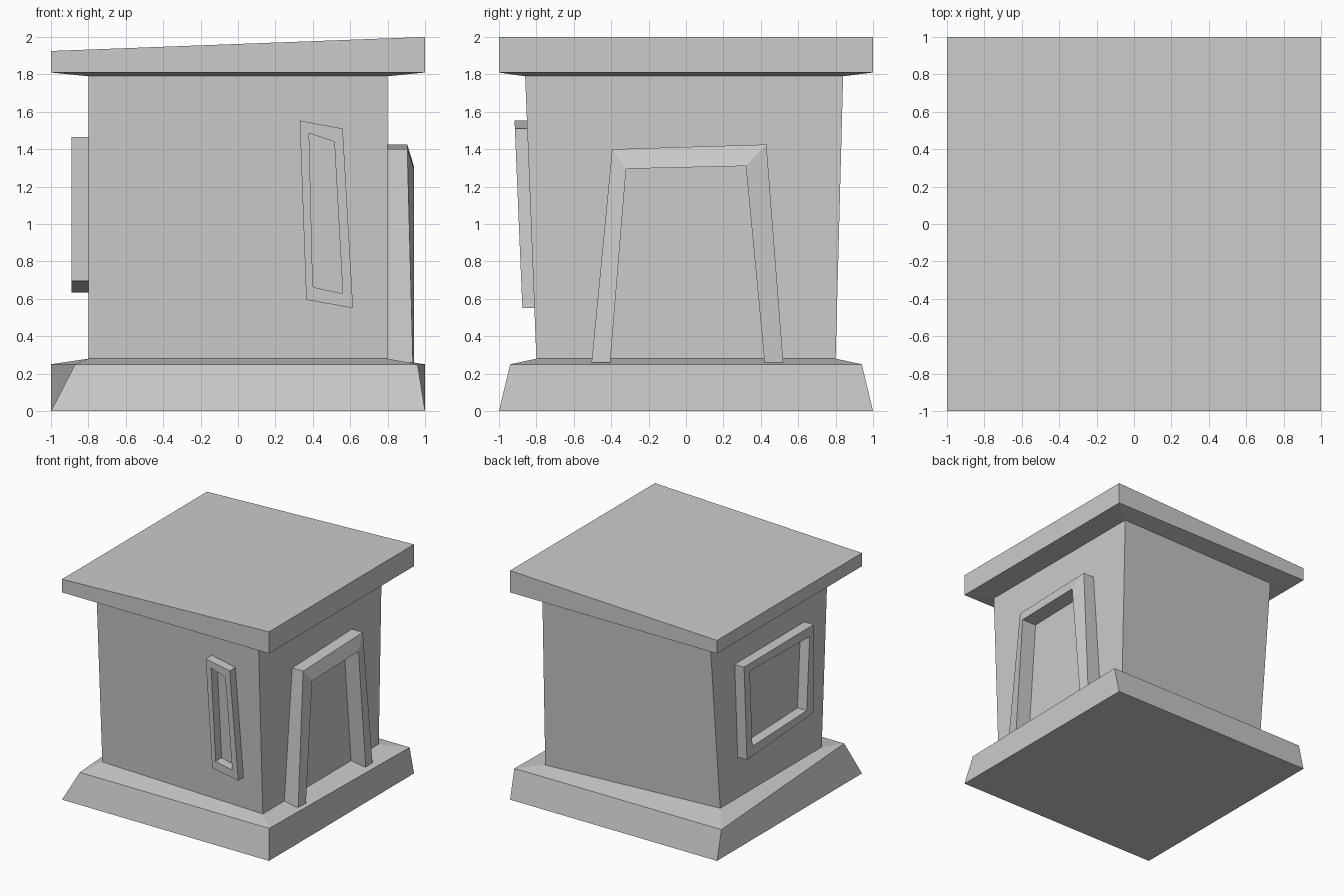
import bpy

if "Cube" in bpy.data.objects:
    bpy.data.objects.remove(bpy.data.objects["Cube"])


def make(name, verts, faces):
    mesh = bpy.data.meshes.new(name)
    mesh.from_pydata(verts, [], faces)
    mesh.update()
    obj = bpy.data.objects.new(name, mesh)
    bpy.context.collection.objects.link(obj)
    return obj


def ring(z, fl=(-1, -1), fr=(1, -1), br=(1, 1), bl=(-1, 1)):
    return [(x, y, z) for x, y in (fl, fr, br, bl)]


def loft(name, rings):
    """Skin four-sided rings from bottom to top and cap both ends."""
    faces = [(3, 2, 1, 0)]
    for r in range(len(rings) - 1):
        for i in range(4):
            a, b = r * 4 + i, r * 4 + (i + 1) % 4
            faces.append((a, b, b + 4, a + 4))
    n = len(rings) * 4
    faces.append((n - 4, n - 3, n - 2, n - 1))
    return make(name, [v for r in rings for v in r], faces)


def frame(name, outer, inner, push, closed=True):
    """Raised border between two outlines, listed counter-clockwise seen from outside."""
    n = len(outer)
    front = outer + inner
    back = [tuple(c + d for c, d in zip(p, push)) for p in front]
    faces = []
    for i in range(n if closed else n - 1):
        j = (i + 1) % n
        o, p, q, r = i, j, n + j, n + i
        k = 2 * n
        faces += [(o, p, q, r), (p, o, o + k, p + k),
                  (r, q, q + k, r + k), (o + k, r + k, q + k, p + k)]
    if not closed:
        for i, flip in ((0, False), (n - 1, True)):
            f = (i, n + i, 3 * n + i, 2 * n + i)
            faces.append(f[::-1] if flip else f)
    return make(name, front + back, faces)


# Crooked hut: sloped plinth, leaning walls and tilted roof slab in one skin
roof_top = [(x, y, 1.925 if x < 0 else 2.0) for x, y, _ in ring(0)]
loft("hut_body", [
    ring(0),
    ring(0.25, (-0.87, -0.94), (0.96, -0.94), (1, 0.94), (-1, 0.94)),
    ring(0.28, (-0.8, -0.73), (0.8, -0.8), (0.8, 0.8), (-0.8, 0.67)),
    ring(1.79, (-0.8, -0.81), (0.8, -0.86), (0.8, 0.84), (-0.8, 0.81)),
    ring(1.81),
    roof_top,
])

# Door surround on the right wall, open at the bottom
frame("door_frame",
      [(0.935, 0.52, 0.26), (0.905, 0.43, 1.425), (0.905, -0.395, 1.40), (0.935, -0.505, 0.26)],
      [(0.94, 0.42, 0.26), (0.94, 0.32, 1.31), (0.94, -0.32, 1.295), (0.94, -0.405, 0.26)],
      (-0.145, 0, 0), closed=False)


# Narrow window surround leaning with the front wall
def on_front(points):
    return [(x, -0.875 - 0.0417 * (z - 0.55), z) for x, z in points]


frame("front_window_frame",
      on_front([(0.365, 0.595), (0.615, 0.55), (0.56, 1.51), (0.33, 1.553)]),
      on_front([(0.40, 0.663), (0.56, 0.628), (0.515, 1.44), (0.38, 1.485)]),
      (0, 0.085, 0))


# Square window surround on the left wall
def on_left(points):
    return [(-0.89, y, z) for y, z in points]


frame("left_window_frame",
      on_left([(0.43, 0.635), (-0.49, 0.695), (-0.49, 1.465), (0.47, 1.46)]),
      on_left([(0.355, 0.725), (-0.395, 0.75), (-0.435, 1.38), (0.39, 1.395)]),
      (0.095, 0, 0))
